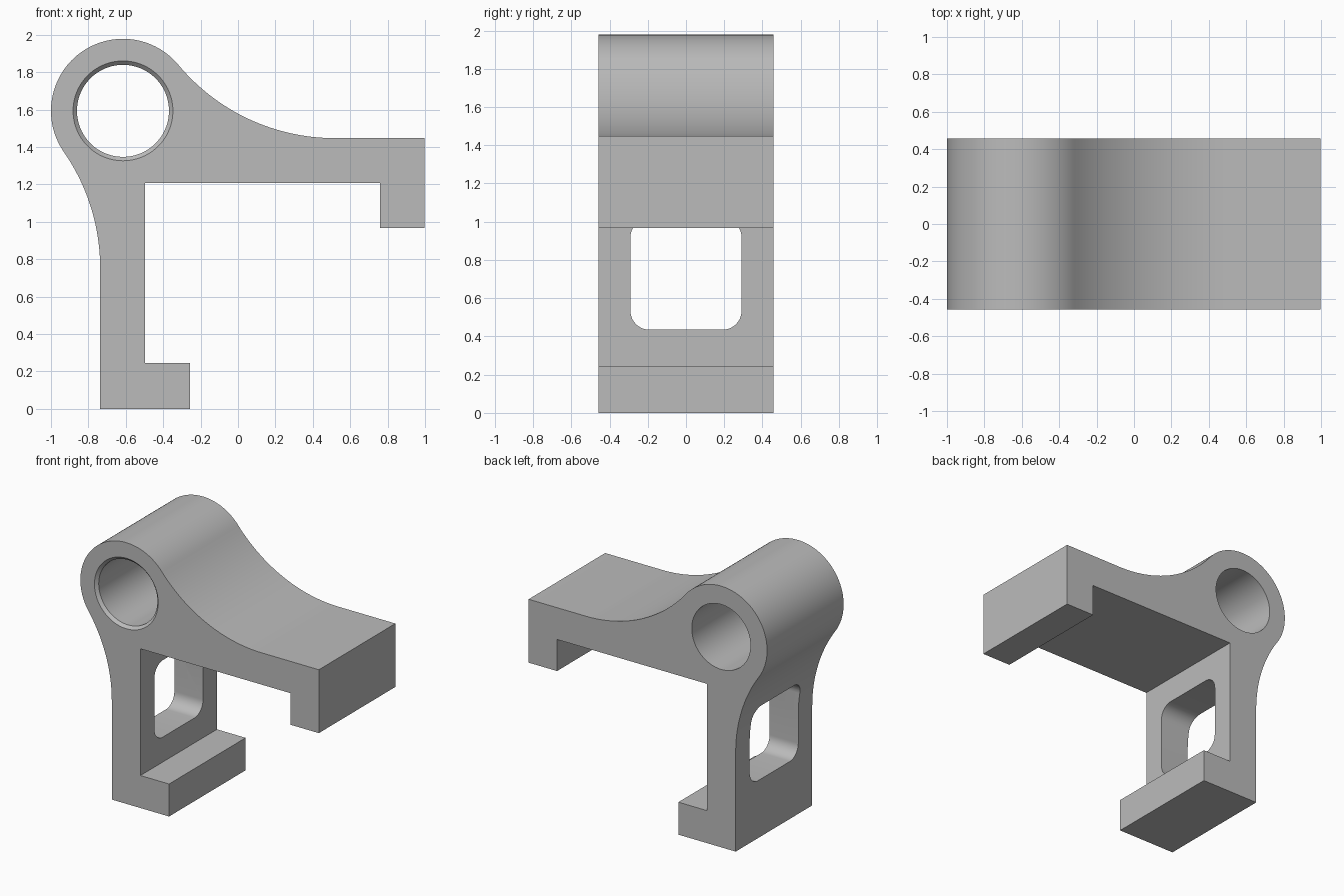
import bpy, bmesh
from math import cos, sin, pi, atan2, sqrt, radians

cube = bpy.data.objects.get("Cube")
if cube:
    bpy.data.objects.remove(cube, do_unlink=True)

HALF = 0.458                                # half the bracket depth
BX, BZ, BR = -0.615, 1.593, 0.385           # boss centre and radius
BORE, CHAMFER = 0.246, 0.021
TOP, BACK, FILLET = 1.447, -0.737, 1.09     # arm top, leg outer face, blend radius

grey = bpy.data.materials.new("plain grey")
grey.use_nodes = True
grey.diffuse_color = (0.5, 0.5, 0.5, 1)
grey.node_tree.nodes["Principled BSDF"].inputs["Base Color"].default_value = grey.diffuse_color


def arc(cx, cy, r, a0, a1, n):
    return [(cx + r * cos(a0 + (a1 - a0) * i / n), cy + r * sin(a0 + (a1 - a0) * i / n))
            for i in range(n + 1)]


def loft(name, loops):
    """Solid skinned through matching closed loops of 3D points, capped at both ends."""
    bm = bmesh.new()
    rings = [[bm.verts.new(p) for p in loop] for loop in loops]
    for a, b in zip(rings, rings[1:]):
        for i in range(len(a)):
            bm.faces.new((a[i - 1], a[i], b[i], b[i - 1]))
    bm.faces.new(rings[0])
    bm.faces.new(rings[-1])
    bmesh.ops.recalc_face_normals(bm, faces=bm.faces)
    mesh = bpy.data.meshes.new(name)
    bm.to_mesh(mesh)
    bm.free()
    mesh.materials.append(grey)
    obj = bpy.data.objects.new(name, mesh)
    bpy.context.collection.objects.link(obj)
    return obj


# Centres of the two concave blends, each tangent to the boss and a flat face
reach = BR + FILLET
arm_z = TOP + FILLET
arm_x = BX + sqrt(reach ** 2 - (arm_z - BZ) ** 2)
leg_x = BACK - FILLET
leg_z = BZ - sqrt(reach ** 2 - (leg_x - BX) ** 2)
arm_angle = atan2(arm_z - BZ, arm_x - BX)
leg_angle = atan2(leg_z - BZ, leg_x - BX) + 2 * pi

# Bracket side profile: foot, leg, arm with lip, then blends around the boss
profile = [(BACK, 0), (-0.257, 0), (-0.257, 0.246), (-0.497, 0.246), (-0.497, 1.206),
           (0.76, 1.206), (0.76, 0.967), (0.998, 0.967), (0.998, TOP)]
profile += arc(arm_x, arm_z, FILLET, -pi / 2, arm_angle - pi, 32)
profile += arc(BX, BZ, BR, arm_angle, leg_angle, 64)[1:]
profile += arc(leg_x, leg_z, FILLET, leg_angle - pi, 0, 24)[1:]
bracket = loft("bracket", [[(x, y, z) for x, z in profile] for y in (-HALF, HALF)])

# Bore with a chamfered front rim
bore_rings = [(-HALF - 0.1, BORE + CHAMFER + 0.1), (-HALF + CHAMFER, BORE), (HALF + 0.1, BORE)]
bore = loft("bore_cutter", [[(x, y, z) for x, z in arc(BX, BZ, r, 0, 2 * pi, 96)[:-1]]
                            for y, r in bore_rings])

# Rounded square window through the leg
SIDE, CORNER, MID = 0.291, 0.1, 0.726
outline = []
for k, (sy, sz) in enumerate([(1, 1), (-1, 1), (-1, -1), (1, -1)]):
    outline += arc(sy * (SIDE - CORNER), MID + sz * (SIDE - CORNER), CORNER,
                   k * pi / 2, (k + 1) * pi / 2, 12)
window = loft("window_cutter", [[(x, y, z) for y, z in outline] for x in (-1.1, -0.4)])

bpy.ops.object.select_all(action='DESELECT')
bpy.context.view_layer.objects.active = bracket
bracket.select_set(True)
for cutter in (bore, window):
    cutter.hide_render = True
    mod = bracket.modifiers.new(cutter.name, 'BOOLEAN')
    mod.operation = 'DIFFERENCE'
    mod.solver = 'EXACT'
    mod.object = cutter
    bpy.ops.object.modifier_apply(modifier=mod.name)
    bpy.data.objects.remove(cutter, do_unlink=True)

bpy.ops.object.shade_smooth_by_angle(angle=radians(25))
